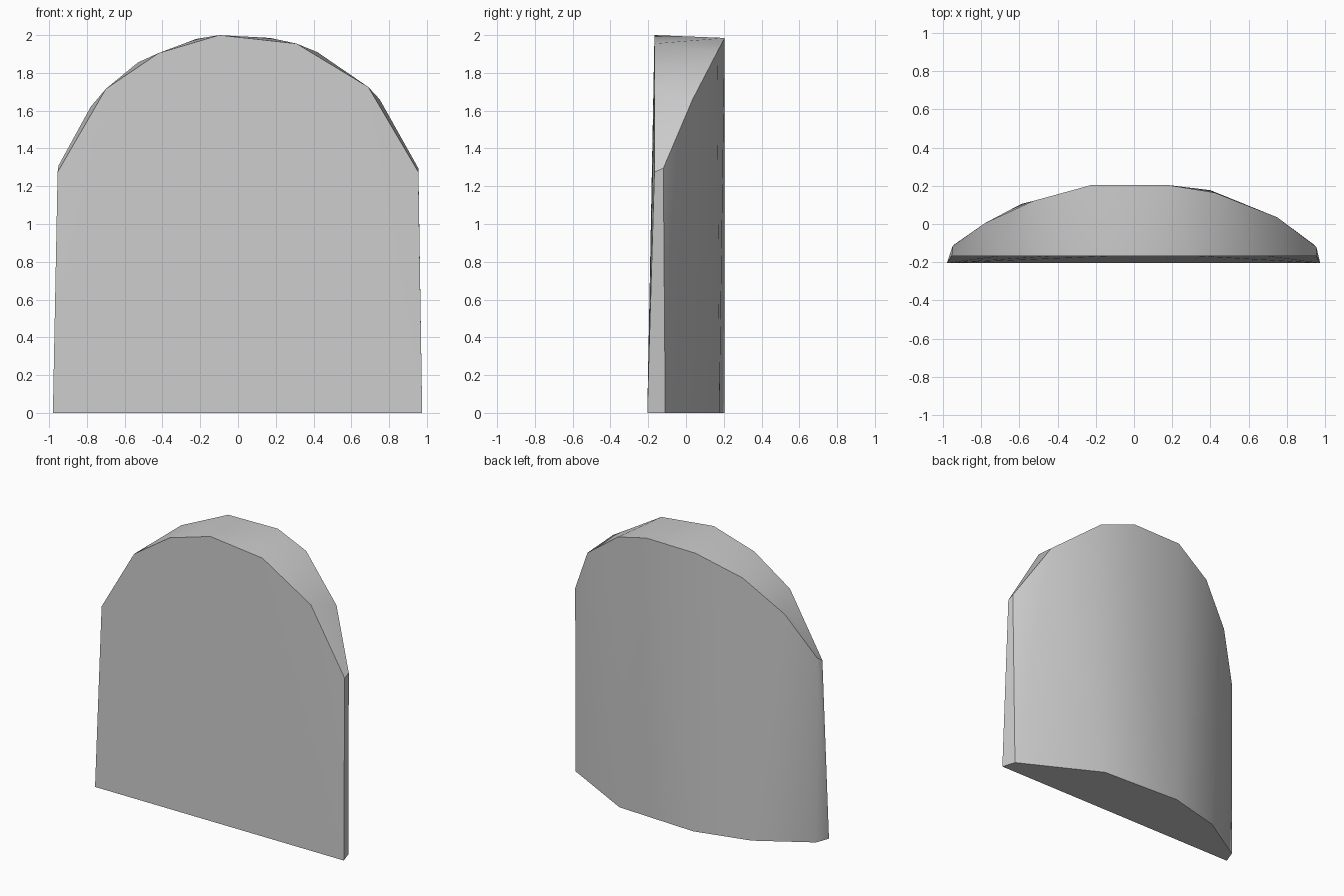
import bpy
import bmesh
import math

cube = bpy.data.objects.get("Cube")
if cube:
    bpy.data.objects.remove(cube, do_unlink=True)

stone = bpy.data.materials.new("grey stone")
stone.use_nodes = True
GREY = (0.6, 0.6, 0.6, 1.0)
stone.diffuse_color = GREY
stone.node_tree.nodes["Principled BSDF"].inputs["Base Color"].default_value = GREY

bm = bmesh.new()


def row(points):
    return [bm.verts.new(p) for p in points]


def bridge(a, b):
    """Join two rows of vertices with triangles, taking the shorter diagonal across."""
    i = j = 0
    while i < len(a) - 1 or j < len(b) - 1:
        step_a = abs(a[i + 1].co.x - b[j].co.x) if i < len(a) - 1 else math.inf
        step_b = abs(b[j + 1].co.x - a[i].co.x) if j < len(b) - 1 else math.inf
        if step_a < step_b:
            bm.faces.new((a[i], a[i + 1], b[j]))
            i += 1
        else:
            bm.faces.new((a[i], b[j + 1], b[j]))
            j += 1


# Flat front: base edge and hand-cut arch
front_base = row([(-0.98, -0.205, 0), (0.975, -0.205, 0)])
front_arch = row([(x, -0.167, z) for x, z in (
    (-0.955, 1.275), (-0.70, 1.715), (-0.42, 1.905), (-0.10, 2.0),
    (0.31, 1.955), (0.69, 1.725), (0.955, 1.275))])

# Bowed back: base curve and arch
back_base = row([(x, y, 0) for x, y in (
    (-0.945, -0.11), (-0.59, 0.105), (-0.20, 0.205), (0.40, 0.177), (0.945, -0.11))])
back_arch = row([
    (-0.95, -0.115, 1.31), (-0.78, 0.005, 1.62), (-0.53, 0.12, 1.855), (-0.22, 0.205, 1.98),
    (0.17, 0.205, 1.985), (0.42, 0.165, 1.91), (0.75, 0.035, 1.66), (0.955, -0.12, 1.295)])

bridge(front_base, front_arch)
bridge(front_arch, back_arch)
bridge(back_arch, back_base)

# Narrow sides and underside
for end in (0, -1):
    bm.faces.new((front_base[end], front_arch[end], back_arch[end], back_base[end]))
bm.faces.new(front_base + back_base[::-1])
bmesh.ops.recalc_face_normals(bm, faces=bm.faces)

mesh = bpy.data.meshes.new("headstone")
bm.to_mesh(mesh)
bm.free()
mesh.materials.append(stone)
headstone = bpy.data.objects.new("headstone", mesh)
bpy.context.collection.objects.link(headstone)

# Smooth faces with sharp rims
bpy.ops.object.select_all(action="DESELECT")
headstone.select_set(True)
bpy.context.view_layer.objects.active = headstone
bpy.ops.object.shade_smooth_by_angle(angle=math.radians(40))
